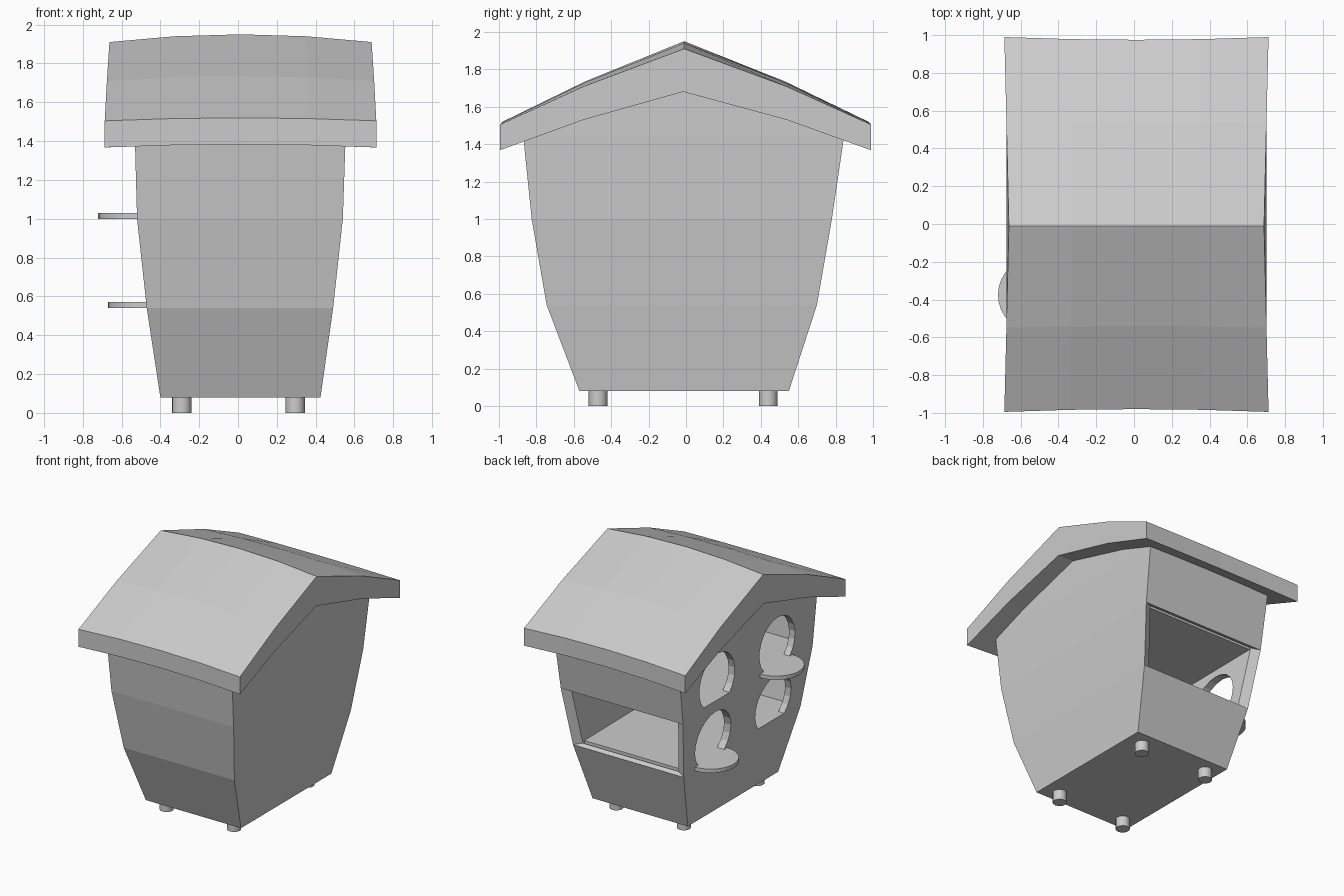
import bpy, bmesh, math

if "Cube" in bpy.data.objects:
    bpy.data.objects.remove(bpy.data.objects["Cube"])


def make_object(name, bm):
    bmesh.ops.recalc_face_normals(bm, faces=bm.faces[:])
    me = bpy.data.meshes.new(name)
    bm.to_mesh(me)
    bm.free()
    ob = bpy.data.objects.new(name, me)
    bpy.context.collection.objects.link(ob)
    return ob


def prism(name, pts, offset):
    """Close a 3D outline and extrude it along offset."""
    bm = bmesh.new()
    face = bm.faces.new([bm.verts.new(p) for p in pts])
    res = bmesh.ops.extrude_face_region(bm, geom=[face], use_keep_orig=True)
    top = [v for v in res["geom"] if isinstance(v, bmesh.types.BMVert)]
    bmesh.ops.translate(bm, verts=top, vec=offset)
    return make_object(name, bm)


# Body shell: flared rings (z, x0, x1, y0, y1) with a gable, back bay left open
rings = [(0.08, -0.40, 0.425, -0.57, 0.55), (0.54, -0.47, 0.49, -0.745, 0.70),
         (1.0, -0.52, 0.54, -0.825, 0.78), (1.44, -0.532, 0.555, -0.87, 0.845)]
bm = bmesh.new()
loops = [[bm.verts.new(p) for p in ((x0, y0, z), (x1, y0, z), (x1, y1, z), (x0, y1, z))]
         for z, x0, x1, y0, y1 in rings]
bm.faces.new(loops[0])
for level in range(3):
    a, b = loops[level], loops[level + 1]
    for i in range(4):
        if (level, i) != (1, 2):
            j = (i + 1) % 4
            bm.faces.new((a[i], a[j], b[j], b[i]))
t = loops[3]
ridge_l = bm.verts.new((-0.532, -0.015, 1.72))
ridge_r = bm.verts.new((0.555, -0.015, 1.72))
bm.faces.new((t[0], t[1], ridge_r, ridge_l))
bm.faces.new((t[2], t[3], ridge_l, ridge_r))
bm.faces.new((t[1], t[2], ridge_r))
bm.faces.new((t[3], t[0], ridge_l))
body = make_object("house_body", bm)
sol = body.modifiers.new("wall_thickness", "SOLIDIFY")
sol.thickness = 0.05
sol.offset = -1
sol.use_even_offset = True

# Four round doorways with a flat sill, cut through the left wall
R, DROP = 0.22, 0.15
start = -math.asin(DROP / R)
for row, sill in (("lower", 0.57), ("upper", 1.03)):
    for col, y in (("front", -0.38), ("back", 0.365)):
        pts = []
        for k in range(17):
            ang = start + (math.pi - 2 * start) * k / 16
            pts.append((-0.8, y + R * math.cos(ang), sill + DROP + R * math.sin(ang)))
        cutter = prism(f"{row}_{col}_door_cutter", pts, (0.5, 0, 0))
        cutter.hide_render = True
        cutter.hide_viewport = False
        cutter.display_type = "WIRE"
        cut = body.modifiers.new(f"{row}_{col}_door", "BOOLEAN")
        cut.operation = "DIFFERENCE"
        cut.solver = "EXACT"
        cut.object = cutter

# Inner floors
for name, z, x0, x1, y0, y1 in (("lower_floor", 0.54, -0.44, 0.46, -0.72, 0.65),
                                ("upper_floor", 1.0, -0.49, 0.51, -0.79, 0.735)):
    prism(name, [(x0, y0, z), (x1, y0, z), (x1, y1, z), (x0, y1, z)], (0, 0, 0.03))

# Half-round landing ledges
for name, cx, cy, z in (("lower_ledge", -0.47, 0.365, 0.54), ("upper_ledge", -0.52, -0.375, 1.0)):
    pts = [(cx - 0.2 * math.sin(math.pi * k / 16), cy + 0.2 * math.cos(math.pi * k / 16), z)
           for k in range(17)]
    pts += [(cx + 0.04, cy - 0.2, z), (cx + 0.04, cy + 0.2, z)]
    prism(name, pts, (0, 0, 0.03))

# Roof: gable section swept along x, sagging towards both ends
section = [(-0.98, 1.52), (-0.54, 1.735), (-0.01, 1.95), (0.53, 1.735), (0.975, 1.52),
           (0.975, 1.383), (0.53, 1.545), (-0.015, 1.695), (-0.54, 1.545), (-0.98, 1.383)]
bm = bmesh.new()
sweep = []
for s in (-1, -0.5, 0, 0.5, 1):
    loop = []
    for y, z in section:
        out = abs(y)
        x = 0.013 + s * (0.675 + 0.025 * out)
        sag = s * s * (0.04 - 0.025 * out) if z > 1.7 or out > 0.9 else s * s * 0.015
        loop.append(bm.verts.new((x, y * (1 + 0.015 * s * s), z - sag)))
    sweep.append(loop)
for a, b in zip(sweep, sweep[1:]):
    for i in range(10):
        j = (i + 1) % 10
        bm.faces.new((a[i], a[j], b[j], b[i]))
bm.faces.new(sweep[0])
bm.faces.new(sweep[-1])
make_object("roof", bm)

# Feet
for side, x in (("left", -0.29), ("right", 0.295)):
    for end, y in (("front", -0.47), ("back", 0.44)):
        bpy.ops.mesh.primitive_cylinder_add(vertices=16, radius=0.05, depth=0.09,
                                            location=(x, y, 0.045))
        bpy.context.object.name = f"{end}_{side}_foot"
        bpy.ops.object.shade_smooth_by_angle()
